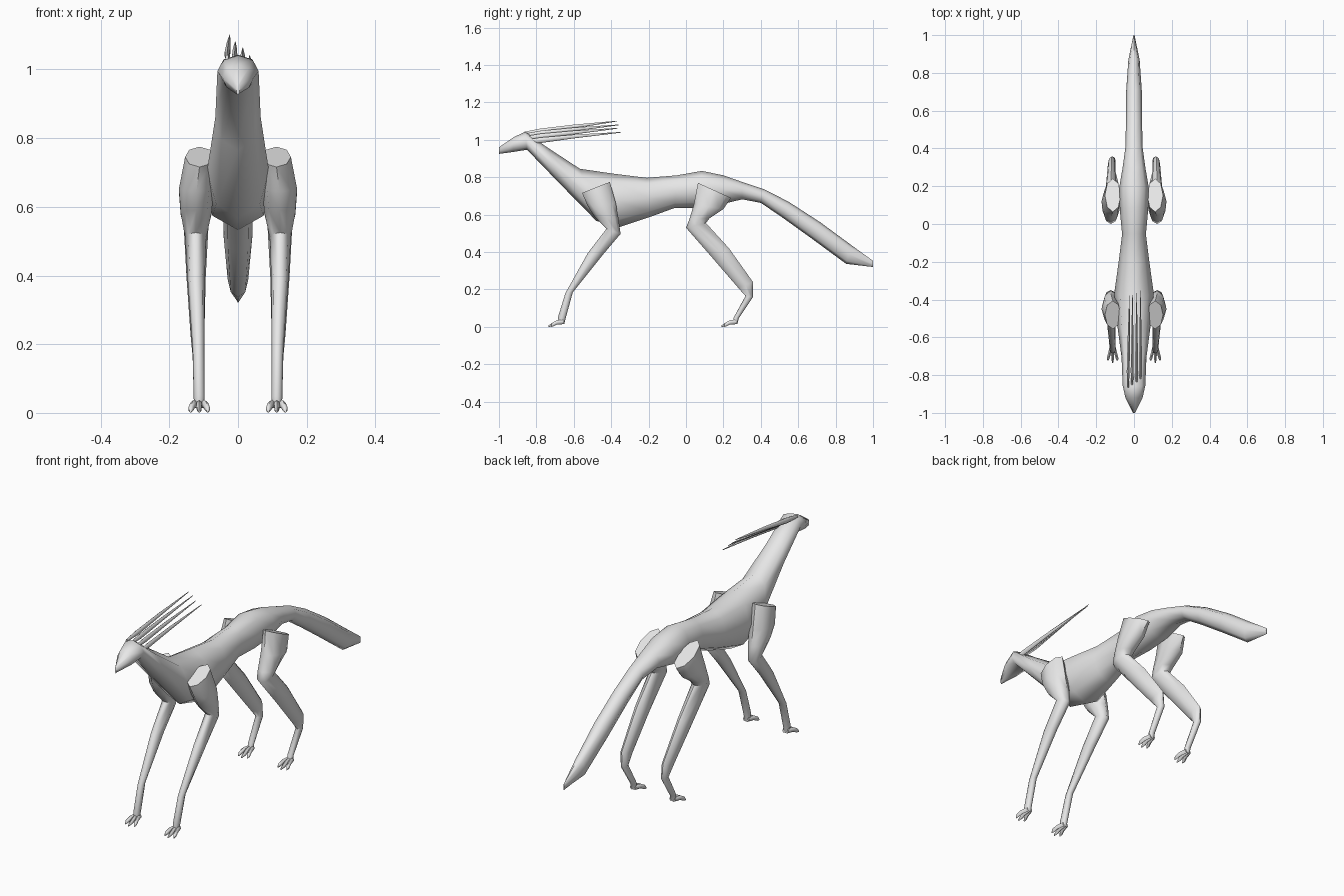
import bpy, bmesh, math
from mathutils import Vector

grey = bpy.data.materials.new("plain_grey")
grey.diffuse_color = (0.8, 0.8, 0.8, 1)


def loft(name, sections, sides=8, mirror=False):
    """Skin rings; each section is (y1, z1, y2, z2, centre x, half width)."""
    bm = bmesh.new()
    rings = []
    for y1, z1, y2, z2, x, w in sections:
        a, b = Vector((x, y1, z1)), Vector((x, y2, z2))
        mid, half = (a + b) / 2, (a - b) / 2
        ring = []
        for i in range(sides):
            t = 2 * math.pi * i / sides
            ring.append(bm.verts.new(mid + half * math.cos(t) + Vector((w * math.sin(t), 0, 0))))
        rings.append(ring)
    for r, s in zip(rings, rings[1:]):
        for i in range(sides):
            j = (i + 1) % sides
            bm.faces.new((r[i], r[j], s[j], s[i]))
    bm.faces.new(rings[0])
    bm.faces.new(rings[-1])
    bmesh.ops.recalc_face_normals(bm, faces=bm.faces)
    mesh = bpy.data.meshes.new(name)
    bm.to_mesh(mesh)
    bm.free()
    mesh.materials.append(grey)
    ob = bpy.data.objects.new(name, mesh)
    bpy.context.collection.objects.link(ob)
    bpy.ops.object.select_all(action='DESELECT')
    ob.select_set(True)
    bpy.context.view_layer.objects.active = ob
    bpy.ops.object.shade_smooth_by_angle(angle=math.radians(60))
    if mirror:
        ob.modifiers.new("mirror", 'MIRROR').use_mirror_merge = False
    return ob


# Head, neck, trunk and tail in one skin: top point, bottom point, half width
loft("body", [
    (-1.0, .96, -1.0, .925, 0, .005),
    (-.92, 1.015, -.925, .935, 0, .045),
    (-.86, 1.043, -.85, .947, 0, .06),
    (-.738, .957, -.674, .765, 0, .066),
    (-.567, .845, -.48, .567, 0, .09),
    (-.38, .818, -.36, .532, 0, .105),
    (-.21, .797, -.2, .585, 0, .082),
    (-.05, .81, -.06, .636, 0, .063),
    (.085, .834, .06, .636, 0, .075),
    (.2, .81, .19, .655, 0, .078),
    (.3, .775, .3, .682, 0, .06),
    (.42, .735, .4, .663, 0, .045),
    (.55, .668, .515, .585, 0, .043),
    (.717, .56, .675, .47, 0, .042),
    (.88, .44, .856, .337, 0, .03),
    (1.0, .353, 1.0, .32, 0, .003),
])

# Front legs: front point, back point, sideways centre, half width
loft("front_legs", [
    (-.556, .716, -.407, .775, .112, .042),
    (-.525, .645, -.375, .66, .121, .051),
    (-.49, .59, -.36, .575, .122, .045),
    (-.425, .525, -.35, .497, .123, .031),
    (-.525, .395, -.445, .385, .122, .025),
    (-.645, .18, -.605, .185, .115, .017),
    (-.685, .05, -.645, .04, .113, .016),
    (-.68, .022, -.65, .018, .113, .015),
], mirror=True)

# Hind legs
loft("hind_legs", [
    (.064, .77, .24, .69, .112, .042),
    (.042, .655, .2, .63, .121, .051),
    (.018, .575, .125, .58, .122, .045),
    (.0, .53, .107, .555, .122, .036),
    (.14, .37, .23, .42, .122, .028),
    (.278, .21, .358, .24, .118, .02),
    (.318, .165, .358, .16, .115, .017),
    (.255, .05, .282, .045, .113, .016),
    (.25, .022, .275, .018, .113, .015),
], mirror=True)

# Three spread toes on every foot
for foot, dy in (("front", 0), ("hind", .925)):
    for n, spread in enumerate((-1, 0, 1)):
        reach = -.735 + .012 * abs(spread)
        x = .113
        loft(f"{foot}_toe_{n + 1}", [
            (-.655 + dy, .04, -.65 + dy, .015, x + .008 * spread, .009),
            (-.69 + dy, .036, -.69 + dy, .012, x + .018 * spread, .009),
            (-.715 + dy, .022, -.71 + dy, .002, x + .024 * spread, .008),
            (reach + dy, .008, reach + dy, 0, x + .025 * spread, .003),
        ], sides=6, mirror=True)

# Swept-back crest spines, each lower and further across the head
for n, (x0, x1, z0, z1, y1) in enumerate((
        (-.032, -.024, 1.035, 1.1, -.37), (-.01, -.008, 1.025, 1.08, -.36),
        (.013, .014, 1.01, 1.062, -.365), (.035, .034, .99, 1.04, -.35))):
    ym = -.78
    zm = z0 + (z1 - z0) * .15
    xm = x0 + (x1 - x0) * .15
    loft(f"crest_spine_{n + 1}", [
        (-.865, z0 + .008, -.865, z0 - .008, x0, .005),
        (ym, zm + .015, ym, zm - .015, xm, .009),
        (-.6, (zm + z1) / 2 + .009, -.6, (zm + z1) / 2 - .011, (xm + x1) / 2, .007),
        (y1, z1 + .002, y1, z1 - .002, x1, .001),
    ], sides=6)
